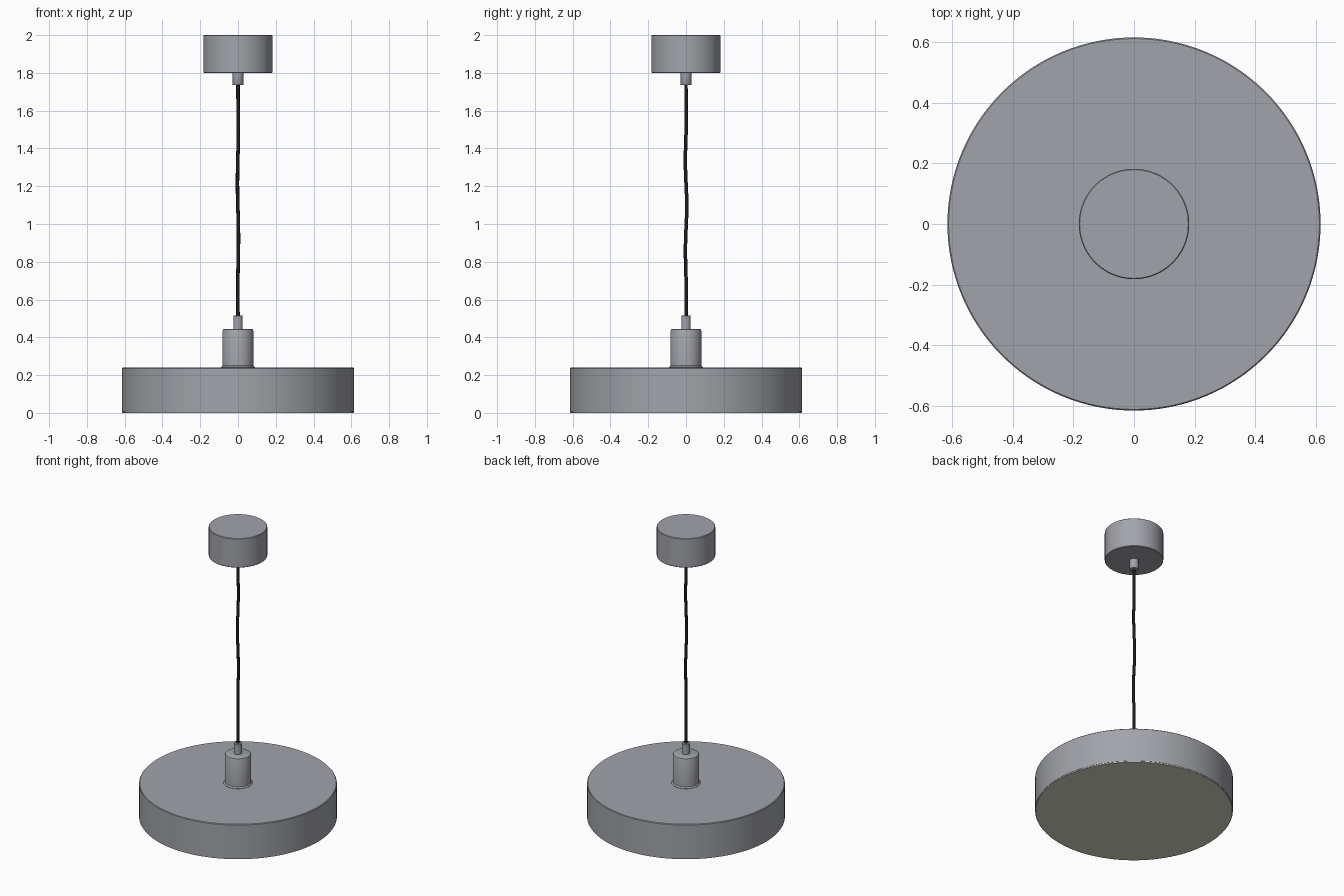
import bpy, bmesh, math

if "Cube" in bpy.data.objects:
    bpy.data.objects.remove(bpy.data.objects["Cube"])


def material(name, rgb):
    m = bpy.data.materials.new(name)
    m.diffuse_color = (*rgb, 1)
    m.use_nodes = True
    m.node_tree.nodes["Principled BSDF"].inputs["Base Color"].default_value = m.diffuse_color
    return m


METAL = material("grey_metal", (0.36, 0.37, 0.40))
CORD = material("black_cord", (0.012, 0.012, 0.014))
GLASS = material("warm_white_diffuser", (0.70, 0.70, 0.60))


def finish(obj, mat):
    obj.data.materials.append(mat)
    bpy.ops.object.select_all(action='DESELECT')
    obj.select_set(True)
    bpy.context.view_layer.objects.active = obj


def lathe(name, profile, mat, sides=96):
    """Revolve (radius, z) points round the z axis; radius 0 closes an end."""
    bm = bmesh.new()
    rings = []
    for r, z in profile:
        if r == 0:
            rings.append([bm.verts.new((0, 0, z))] * sides)
        else:
            rings.append([bm.verts.new((r * math.cos(2 * math.pi * i / sides),
                                        r * math.sin(2 * math.pi * i / sides), z))
                          for i in range(sides)])
    for a, b in zip(rings, rings[1:]):
        for i in range(sides):
            j = (i + 1) % sides
            bm.faces.new(list(dict.fromkeys((a[i], a[j], b[j], b[i]))))
    bmesh.ops.recalc_face_normals(bm, faces=bm.faces)
    mesh = bpy.data.meshes.new(name)
    bm.to_mesh(mesh)
    bm.free()
    obj = bpy.data.objects.new(name, mesh)
    bpy.context.collection.objects.link(obj)
    finish(obj, mat)
    bpy.ops.object.shade_smooth_by_angle(angle=math.radians(35))
    return obj


# Ceiling canopy and its cord grip
lathe("ceiling_canopy", [(0, 1.8), (0.179, 1.8), (0.182, 1.803),
                         (0.182, 1.997), (0.179, 2.0), (0, 2.0)], METAL)
lathe("upper_cord_grip", [(0, 1.735), (0.027, 1.735), (0.029, 1.738),
                          (0.029, 1.802), (0, 1.802)], METAL, 32)

# Lamp holder with a small flare at its foot, and the lower cord grip
lathe("lamp_holder", [(0, 0.236), (0.09, 0.236), (0.09, 0.242), (0.082, 0.25),
                      (0.082, 0.434), (0.079, 0.441), (0.072, 0.445),
                      (0, 0.445)], METAL, 64)
lathe("lower_cord_grip", [(0, 0.443), (0.025, 0.443), (0.025, 0.512),
                          (0.022, 0.515), (0, 0.515)], METAL, 32)

# Drum shade, an open shell closed from below by the diffuser
lathe("drum_shade", [(0, 0.228), (0.605, 0.228), (0.605, 0.006), (0.615, 0.006),
                     (0.615, 0.236), (0.611, 0.24), (0, 0.24)], METAL, 128)
lathe("diffuser", [(0, 0.0), (0.611, 0.0), (0.613, 0.003), (0.613, 0.012),
                   (0, 0.012)], GLASS, 128)

# Slightly wavy hanging cord
curve = bpy.data.curves.new("hanging_cord", 'CURVE')
curve.dimensions = '3D'
curve.bevel_depth = 0.0095
curve.bevel_resolution = 3
curve.use_fill_caps = True
spline = curve.splines.new('POLY')
N = 40
spline.points.add(N)
for i, p in enumerate(spline.points):
    t = i / N
    fade = math.sin(math.pi * t)
    p.co = (-0.003 * fade * math.sin(4 * math.pi * t + 0.6),
            0.004 * fade * math.cos(5 * math.pi * t - 1.2),
            0.50 + 1.25 * t, 1)
cord = bpy.data.objects.new("hanging_cord", curve)
bpy.context.collection.objects.link(cord)
finish(cord, CORD)
bpy.ops.object.convert(target='MESH')
bpy.ops.object.shade_smooth_by_angle(angle=math.radians(50))
